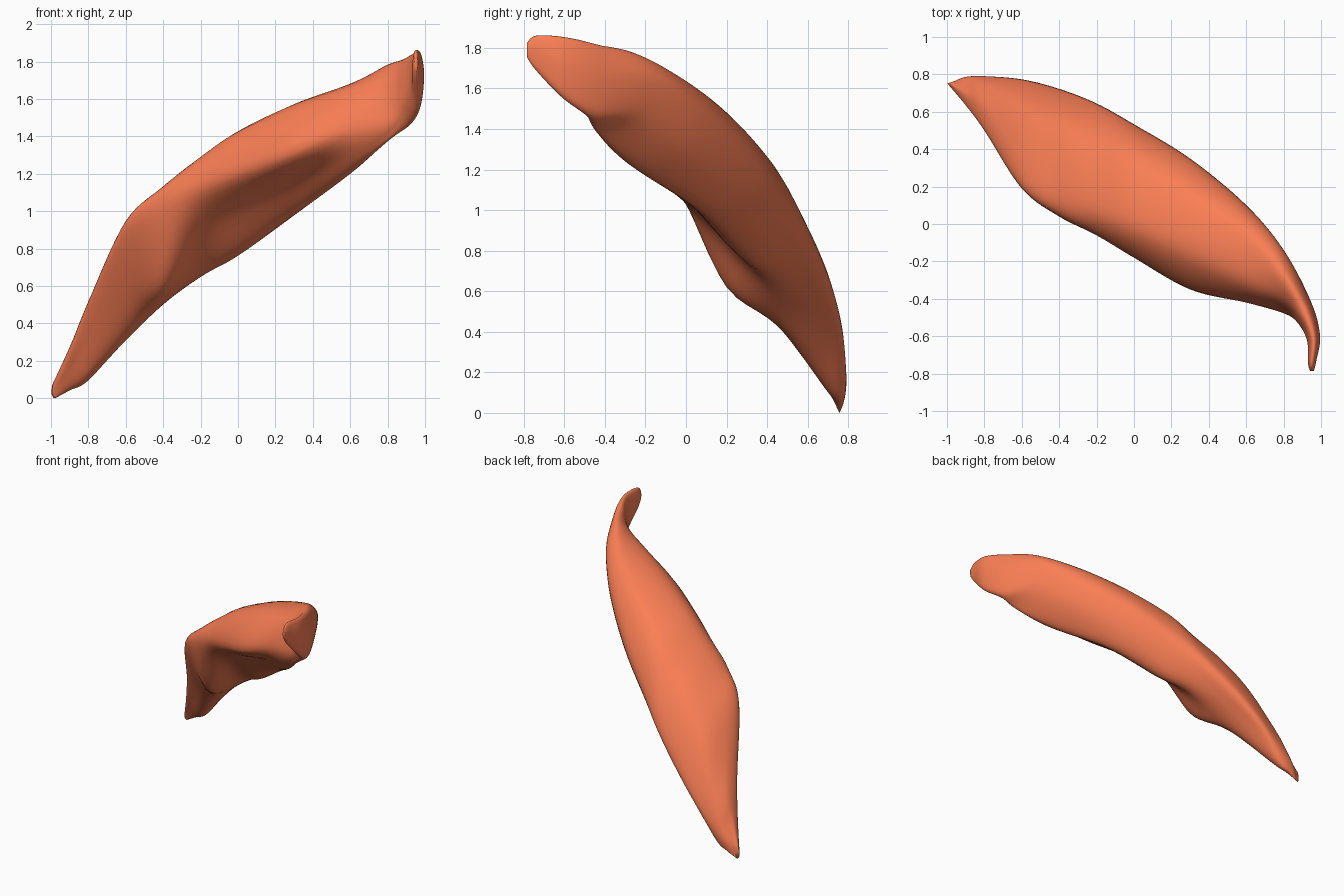
import bpy, bmesh, math
from mathutils import Vector

if "Cube" in bpy.data.objects:
    bpy.data.objects.remove(bpy.data.objects["Cube"])

# Cross-sections at fixed x; each is (y, z) going round:
# front edge, crown, shoulder, back edge, lower back, keel, hollow
SECTIONS = {
    -0.90: [(.635, .25), (.69, .27), (.75, .20), (.785, .13), (.775, .05), (.735, .055), (.685, .14)],
    -0.80: [(.50, .50), (.62, .49), (.74, .36), (.79, .20), (.76, .10), (.68, .13), (.59, .29)],
    -0.60: [(.19, .91), (.34, .92), (.62, .74), (.77, .42), (.71, .33), (.55, .33), (.36, .57)],
    -0.40: [(.04, 1.04), (.17, 1.13), (.53, .97), (.72, .62), (.63, .52), (.44, .51), (.20, .62)],
    -0.20: [(-.06, 1.13), (.07, 1.29), (.43, 1.15), (.64, .82), (.56, .69), (.39, .66), (.15, .87)],
    0.00: [(-.18, 1.21), (-.02, 1.425), (.35, 1.31), (.53, 1.01), (.45, .83), (.28, .77), (.05, 1.00)],
    0.30: [(-.35, 1.32), (-.17, 1.56), (.16, 1.51), (.345, 1.26), (.28, 1.06), (.10, .98), (-.11, 1.145)],
    0.60: [(-.42, 1.45), (-.31, 1.655), (-.04, 1.66), (.10, 1.48), (.02, 1.28), (-.21, 1.20), (-.345, 1.29)],
    0.80: [(-.475, 1.51), (-.41, 1.72), (-.27, 1.78), (-.14, 1.65), (-.21, 1.46), (-.40, 1.375), (-.455, 1.41)],
}
# Angles that match the seven points on the plain oval tip sections
ANGLES = [math.radians(a) for a in (190, 120, 65, 10, 310, 265, 225)]


def oval(cx, cy, cz, hx, hy, hz):
    """Seven points of a tip section, leaning by hx and hy across and hz in height."""
    return [Vector((cx + hx * math.cos(a), cy + hy * math.cos(a), cz + hz * math.sin(a))) for a in ANGLES]


def spline(a, b, c, d, t):
    return 0.5 * (2 * b + (c - a) * t + (2 * a - 5 * b + 4 * c - d) * t * t
                  + (3 * b - a - 3 * c + d) * t ** 3)


def refine(pts, steps, closed):
    """Catmull-Rom curve through the points."""
    n, out = len(pts), []
    for i in range(n if closed else n - 1):
        q = [pts[(i + k) % n] if closed else pts[min(max(i + k, 0), n - 1)] for k in (-1, 0, 1, 2)]
        out += [spline(*q, s / steps) for s in range(steps)]
    return out if closed else out + [pts[-1]]


# Lower tip, body, then the thin curled upper tip
rings = [oval(-.98, .757, .043, .018, .006, .043)]
rings += [[Vector((x, y, z)) for y, z in pts] for x, pts in SECTIONS.items()]
rings += [oval(.91, -.47, 1.64, .035, .06, .185), oval(.96, -.61, 1.705, .035, .015, .15),
          oval(.952, -.74, 1.775, .022, .005, .085), oval(.952, -.785, 1.79, .01, .0, .035)]

rings = [refine(r, 6, True) for r in rings]
rails = [refine(list(r), 7, False) for r in zip(*rings)]

# Skin the rails and cap both tips
bm = bmesh.new()
grid = [[bm.verts.new(p) for p in rail] for rail in rails]
for i, rail in enumerate(grid):
    nxt = grid[(i + 1) % len(grid)]
    for j in range(len(rail) - 1):
        bm.faces.new((rail[j], rail[j + 1], nxt[j + 1], nxt[j]))
for end in (0, -1):
    bm.faces.new([rail[end] for rail in grid])
bmesh.ops.recalc_face_normals(bm, faces=bm.faces)
mesh = bpy.data.meshes.new("muscle")
bm.to_mesh(mesh)
bm.free()
muscle = bpy.data.objects.new("muscle", mesh)
bpy.context.collection.objects.link(muscle)
for p in mesh.polygons:
    p.use_smooth = True

mat = bpy.data.materials.new("muscle_red")
mat.diffuse_color = (0.95, 0.21, 0.09, 1)
mat.use_nodes = True
mat.node_tree.nodes["Principled BSDF"].inputs["Base Color"].default_value = mat.diffuse_color
mesh.materials.append(mat)
